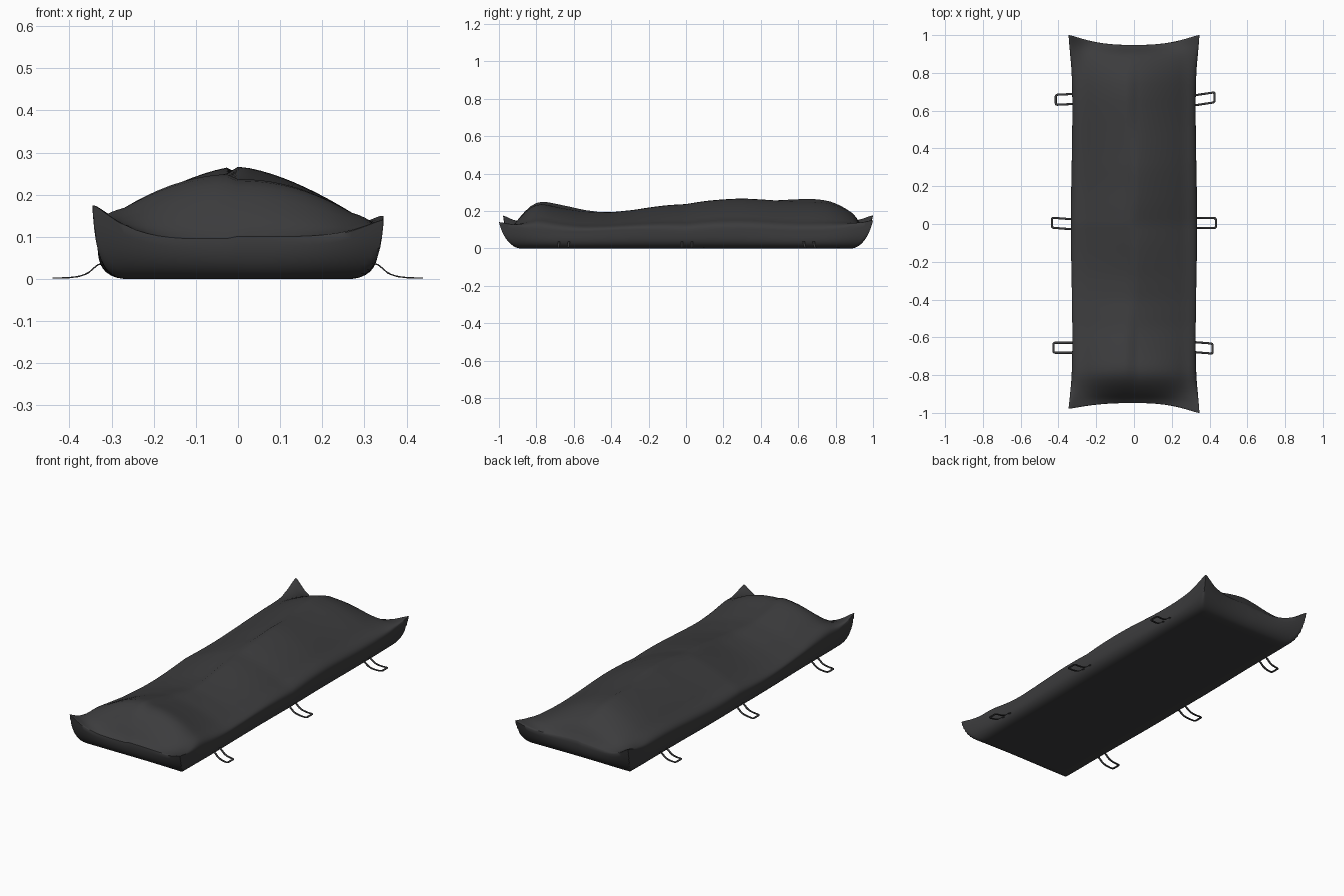
import bpy, bmesh, math

if "Cube" in bpy.data.objects:
    bpy.data.objects.remove(bpy.data.objects["Cube"])

mat = bpy.data.materials.new("black_fabric")
mat.diffuse_color = (0.045, 0.045, 0.047, 1)
mat.use_nodes = True
mat.node_tree.nodes["Principled BSDF"].inputs["Base Color"].default_value = mat.diffuse_color


def interp(table, v):
    """Smoothed lookup in a list of (position, value)."""
    if v <= table[0][0]:
        return table[0][1]
    for (a, fa), (b, fb) in zip(table, table[1:]):
        if v <= b:
            k = (v - a) / (b - a)
            return fa + (fb - fa) * k
    return table[-1][1]


def finish(name, bm):
    bmesh.ops.remove_doubles(bm, verts=bm.verts, dist=1e-5)
    bmesh.ops.recalc_face_normals(bm, faces=bm.faces)
    me = bpy.data.meshes.new(name)
    bm.to_mesh(me)
    bm.free()
    me.materials.append(mat)
    ob = bpy.data.objects.new(name, me)
    bpy.context.collection.objects.link(ob)
    bpy.ops.object.select_all(action='DESELECT')
    ob.select_set(True)
    bpy.context.view_layer.objects.active = ob
    bpy.ops.object.shade_smooth_by_angle(angle=math.radians(55))
    return ob


# height of the centre ridge along the bag: feet bump, dip, chest, head
RIDGE = [(-.945, .09), (-.90, .155), (-.85, .21), (-.80, .242), (-.76, .245),
         (-.68, .228), (-.55, .203), (-.40, .19), (-.28, .198), (-.1, .226),
         (.1, .248), (.3, .26), (.5, .258), (.68, .26), (.77, .25),
         (.85, .217), (.91, .175), (.95, .09)]
FLAT_S, FLAT_T = .75, .9


def bag_point(s, t, top):
    sx, sy = math.copysign(1, s), math.copysign(1, t)
    ks = max(0, (abs(s) - FLAT_S) / (1 - FLAT_S))
    kt = max(0, (abs(t) - FLAT_T) / (1 - FLAT_T))
    x = .27 * min(1, abs(s) / FLAT_S) + .06 * (1 - (1 - ks) ** 3)
    y = .89 * min(1, abs(t) / FLAT_T) + .058 * (1 - (1 - kt) ** 2)
    corner = (x / .33) ** 4 * (y / .948) ** 10
    lift = .085 if sx < 0 else (.05 if sy < 0 else .06)
    seam = .09 + lift * corner + .008 * math.sin(7 * y * sx) * (1 - corner)
    y0 = y * sy
    # corners are pulled outwards, growing towards the seam
    pull = .03 if (sx < 0 and sy < 0) else .052
    y += pull * (x / .33) ** 2.5 * kt
    x += (.016 * ks * corner) + .004 * math.cos(5 * y0) * ks
    if top:
        foot = max(0, 1 - abs(y0 + .8) / .25)
        f = 1 - abs(s) ** (1.5 + .7 * foot)
        f = f * .93 + .07 * (1 - s * s) if abs(s) > .05 else f
        h = sum(interp(RIDGE, y0 + d) for d in (-.02, 0, .02)) / 3
        z = seam + max(0, h - .09) * f * (1 - .35 * corner)
        if kt >= 1:
            z = seam
    else:
        z = seam * max(ks, kt) ** 1.5
    return (x * sx, y * sy, z)


def samples(flat, n_mid, n_end):
    mid = [flat * (2 * i / n_mid - 1) for i in range(n_mid + 1)]
    end = [flat + (1 - flat) * (i + 1) / n_end for i in range(n_end)]
    return [-e for e in reversed(end)] + mid + end


# bag body: upper and lower sheets sharing one seam
bm = bmesh.new()
S, T = samples(FLAT_S, 20, 9), samples(FLAT_T, 60, 9)
for top in (True, False):
    grid = [[bm.verts.new(bag_point(s, t, top)) for s in S] for t in T]
    for r0, r1 in zip(grid, grid[1:]):
        for i in range(len(S) - 1):
            bm.faces.new((r0[i], r0[i + 1], r1[i + 1], r1[i]))
finish("bag_body", bm)

# carry loops: flat U-shaped ribbons drooping to the ground
DROOP = [(0, .036), (.012, .034), (.022, .024), (.035, .013), (.055, .006),
         (.08, .003), (.12, .002)]


def u_path(length, half, r):
    steps = [length * i / 10 - r * i / 10 for i in range(11)]
    side = [(d, half) for d in steps]
    arc = [(length - r + r * math.sin(a), half - r + r * math.cos(a))
           for a in (math.pi / 8 * i for i in range(1, 5))]
    right = side + arc
    return right + [(d, -w) for d, w in reversed(right)]


def carry_loop(name, side, y, length, skew):
    bm = bmesh.new()
    rows = []
    for path in (u_path(length, .032, .014), u_path(length - .011, .021, .006)):
        rows.append([bm.verts.new((side * (.322 + d), y + w + skew * d,
                                   interp(DROOP, d))) for d, w in path])
    a, b = rows
    for i in range(len(a) - 1):
        bm.faces.new((a[i], a[i + 1], b[i + 1], b[i]))
    ob = finish(name, bm)
    mod = ob.modifiers.new("thickness", 'SOLIDIFY')
    mod.thickness = .003
    mod.offset = 0


for i, (side, y, length, skew) in enumerate([
        (1, .655, .11, .15), (1, .005, .117, 0), (1, -.652, .10, -.08),
        (-1, .662, .098, -.05), (-1, -.002, .118, .08), (-1, -.655, .11, 0)]):
    carry_loop(f"carry_loop_{i + 1}", side, y, length, skew)
